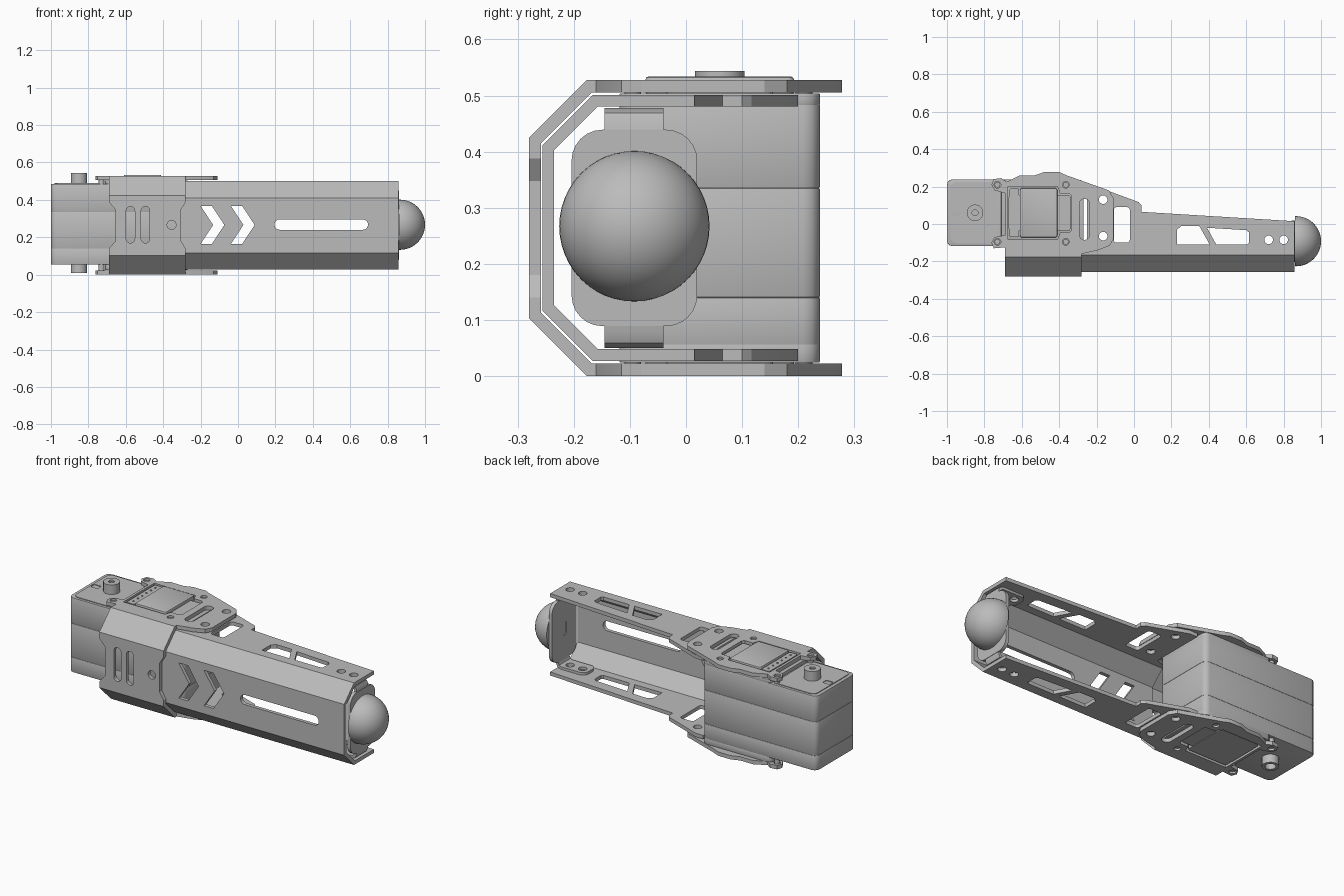
import bpy, bmesh, math
from mathutils import Vector

cube = bpy.data.objects.get("Cube")
if cube:
    bpy.data.objects.remove(cube)

grey = bpy.data.materials.new("plain_grey")
grey.use_nodes = True
COLOR = (0.5, 0.5, 0.5, 1)
grey.diffuse_color = COLOR
grey.node_tree.nodes["Principled BSDF"].inputs["Base Color"].default_value = COLOR


def finish(ob):
    """Give the part its colour and smooth only the soft edges."""
    me = ob.data
    me.materials.clear()
    me.materials.append(grey)
    me.polygons.foreach_set("use_smooth", [True] * len(me.polygons))
    me.set_sharp_from_angle(angle=math.radians(28))
    return ob


def rounded(cu, cv, w, h, r, n=6):
    """Rounded rectangle outline; a circle when w = h = 2r."""
    pts = []
    for k, (su, sv) in enumerate(((1, 1), (-1, 1), (-1, -1), (1, -1))):
        for i in range(n + 1):
            a = math.pi / 2 * (k + i / n)
            p = (cu + su * (w / 2 - r) + r * math.cos(a),
                 cv + sv * (h / 2 - r) + r * math.sin(a))
            if not pts or math.dist(p, pts[-1]) > 1e-5:
                pts.append(p)
    if math.dist(pts[0], pts[-1]) < 1e-5:
        pts.pop()
    return pts


def circle(u, v, r):
    return rounded(u, v, 2 * r, 2 * r, r)


def prism(name, axis, lo, hi, outline, holes=(), bevel=0):
    """Extrude an outline with holes along an axis."""
    place = {"x": lambda u, v: (lo, u, v),
             "y": lambda u, v: (u, lo, v),
             "z": lambda u, v: (u, v, lo)}[axis]
    step = Vector([(hi - lo) * (axis == a) for a in "xyz"])
    bm = bmesh.new()
    for loop in (outline, *holes):
        vs = [bm.verts.new(place(*p)) for p in loop]
        for a, b in zip(vs, vs[1:] + vs[:1]):
            bm.edges.new((a, b))
    if holes:
        bmesh.ops.triangle_fill(bm, use_beauty=True, edges=bm.edges[:])
    else:
        bm.faces.new(bm.verts[:])
    out = bmesh.ops.extrude_face_region(bm, geom=bm.faces[:], use_keep_orig=True)
    bmesh.ops.translate(bm, vec=step, verts=[g for g in out["geom"]
                                             if isinstance(g, bmesh.types.BMVert)])
    bmesh.ops.recalc_face_normals(bm, faces=bm.faces[:])
    if bevel:
        rim = [e for e in bm.edges if e.is_manifold and e.calc_face_angle() > 1]
        bmesh.ops.bevel(bm, geom=rim, offset=bevel, segments=2, profile=0.5,
                        affect="EDGES")
    me = bpy.data.meshes.new(name)
    bm.to_mesh(me)
    bm.free()
    ob = bpy.data.objects.new(name, me)
    bpy.context.collection.objects.link(ob)
    return finish(ob)


def intersect(ob, *cutters):
    """Trim a part to the overlap with each cutter, then drop the cutters."""
    for c in cutters:
        c.hide_render = True
        m = ob.modifiers.new("trim", "BOOLEAN")
        m.operation, m.solver, m.object = "INTERSECT", "EXACT", c
    bpy.context.view_layer.update()
    deps = bpy.context.evaluated_depsgraph_get()
    me = bpy.data.meshes.new_from_object(ob.evaluated_get(deps))
    ob.modifiers.clear()
    ob.data = me
    for c in cutters:
        bpy.data.objects.remove(c)
    return finish(ob)


MID = 0.264


def channel(y0, half, cut, t):
    """Cross-section of a bent sheet, open at the back."""
    k = t * 0.41
    outer = [(0.3, half), (y0 + cut, half), (y0, half - cut)]
    inner = [(0.3, half - t), (y0 + cut + k, half - t), (y0 + t, half - cut - k)]
    top = [(u, MID + v) for u, v in outer]
    low = [(u, MID - v) for u, v in outer[::-1]]
    ilow = [(u, MID - v) for u, v in inner]
    itop = [(u, MID + v) for u, v in inner[::-1]]
    return top + low + ilow + itop


# Outer bracket: bent sheet trimmed by its plan and its front pattern
shared_holes = [circle(-0.165, y, 0.023) for y in (0.13, -0.065)]
plan = [(-0.69, -0.3), (-0.28, -0.3), (-0.28, -0.16), (-0.19, -0.14), (-0.13, -0.115),
        (-0.11, -0.08), (-0.11, 0.14), (-0.135, 0.18), (-0.36, 0.26), (-0.4, 0.278),
        (-0.48, 0.278), (-0.53, 0.26), (-0.61, 0.26), (-0.68, 0.225), (-0.71, 0.245),
        (-0.75, 0.24), (-0.762, 0.21), (-0.745, 0.18), (-0.69, 0.165), (-0.69, -0.06),
        (-0.745, -0.07), (-0.762, -0.1), (-0.75, -0.13), (-0.69, -0.125)]
motor_window = [(-0.675, -0.083), (-0.41, -0.083), (-0.395, -0.045), (-0.345, -0.045),
                (-0.333, -0.033), (-0.333, 0.15), (-0.345, 0.162), (-0.395, 0.162),
                (-0.41, 0.2), (-0.675, 0.2)]
plan_holes = shared_holes + [circle(x, y, 0.018) for x in (-0.73, -0.365) for y in (0.21, -0.095)]
plan_holes += [motor_window, rounded(-0.265, 0.025, 0.055, 0.22, 0.0274)]
front = [(-0.8, -0.1), (0, -0.1), (0, 0.05), (-0.28, 0.05), (-0.28, 0.14), (-0.305, 0.18),
         (-0.305, 0.348), (-0.28, 0.388), (-0.28, 0.48), (0, 0.48), (0, 0.6), (-0.8, 0.6),
         (-0.8, 0.48), (-0.69, 0.48), (-0.69, 0.388), (-0.655, 0.348), (-0.655, 0.18),
         (-0.69, 0.14), (-0.69, 0.05), (-0.8, 0.05)]
front_holes = [rounded(x, 0.267, 0.046, 0.195, 0.0229) for x in (-0.575, -0.495)]
front_holes.append(circle(-0.355, 0.266, 0.024))
intersect(prism("outer_bracket", "x", -0.9, 0.1, channel(-0.28, 0.2635, 0.103, 0.022)),
          prism("outer_plan", "z", -0.15, 0.7, plan, plan_holes),
          prism("outer_front", "y", -0.4, 0.4, front, front_holes))

# Inner bracket: long tapering sheet with chevrons, slot and side windows
plan = [(-0.32, -0.3), (0.858, -0.3), (0.858, 0.015), (0.04, 0.065), (0.04, 0.1),
        (0.025, 0.117), (-0.2, 0.2), (-0.25, 0.2), (-0.25, -0.11), (-0.32, -0.14)]
windows = [rounded(-0.065, -0.005, 0.085, 0.19, 0.015),
           [(0.23, -0.11), (0.405, -0.11), (0.35, -0.012), (0.255, -0.01), (0.23, -0.03)],
           [(0.44, -0.11), (0.605, -0.11), (0.615, -0.1), (0.615, -0.045), (0.6, -0.033), (0.39, -0.02)]]
foot_holes = [circle(x, -0.085, 0.023) for x in (0.72, 0.8)]
chevron = [(-0.2, 0.368), (-0.14, 0.368), (-0.073, 0.266), (-0.14, 0.164), (-0.2, 0.164), (-0.133, 0.266)]
front_holes = [[(x + dx, z) for x, z in chevron] for dx in (0, 0.162)]
front_holes.append(rounded(0.445, 0.268, 0.5, 0.056, 0.0279))
sheet = [(-0.4, -0.1), (1, -0.1), (1, 0.7), (-0.4, 0.7)]
intersect(prism("inner_bracket", "x", -0.5, 1.1, channel(-0.256, 0.237, 0.09, 0.021)),
          prism("inner_plan", "z", -0.2, 0.8, plan, shared_holes + windows + foot_holes),
          prism("inner_front", "y", -0.5, 0.5, sheet, front_holes))

# Foot mount: bent strap, backing plate and domed foot
half = [(0.675, 0.214), (0.83, 0.214), (0.851, 0.205), (0.86, 0.184)]
inside = [(0.675, 0.199), (0.825, 0.199), (0.839, 0.194), (0.845, 0.18)]
strap = [(x, MID + z) for x, z in half] + [(x, MID - z) for x, z in half[::-1]]
strap += [(x, MID - z) for x, z in inside] + [(x, MID + z) for x, z in inside[::-1]]
intersect(prism("foot_strap", "y", -0.145, -0.04, strap),
          prism("strap_plan", "z", -0.1, 0.7, rounded(0.79, -0.0925, 0.23, 0.11, 0.04), foot_holes))
prism("foot_plate", "x", 0.842, 0.862, rounded(-0.092, MID, 0.224, 0.35, 0.055),
      [rounded(-0.092, MID, 0.035, 0.08, 0.0174)])

bm = bmesh.new()
bmesh.ops.create_uvsphere(bm, u_segments=48, v_segments=24, radius=0.134)
bmesh.ops.bisect_plane(bm, geom=bm.verts[:] + bm.edges[:] + bm.faces[:], dist=1e-5,
                       plane_co=(-0.004, 0, 0), plane_no=(-1, 0, 0), clear_outer=True)
bmesh.ops.holes_fill(bm, edges=[e for e in bm.edges if e.is_boundary])
bmesh.ops.translate(bm, vec=(0.866, -0.092, 0.267), verts=bm.verts)
me = bpy.data.meshes.new("ball_foot")
bm.to_mesh(me)
bm.free()
ball = bpy.data.objects.new("ball_foot", me)
bpy.context.collection.objects.link(ball)
finish(ball)

# Motor case: three stacked shells, deeper behind the head
case = rounded(-0.635, 0.06, 0.73, 0.357, 0.03, 3)
for name, lo, hi in (("lower", 0.055, 0.14), ("middle", 0.14, 0.335), ("upper", 0.335, 0.485)):
    prism("case_" + name, "z", lo, hi, case, bevel=0.002)
deck = rounded(-0.49, 0.06, 0.44, 0.357, 0.03, 3)
prism("top_deck", "z", 0.482, 0.504, deck, bevel=0.002)
prism("bottom_deck", "z", 0.024, 0.058, deck, bevel=0.002)
prism("head_cover", "z", 0.483, 0.489, rounded(-0.85, 0.06, 0.26, 0.33, 0.03, 3),
      [rounded(-0.95, 0.06, 0.045, 0.035, 0.008)])

# Covers filling the bracket windows
prism("top_cover", "z", 0.5, 0.516, rounded(-0.505, 0.06, 0.33, 0.19, 0.012, 3))
prism("top_lid", "z", 0.5, 0.534, rounded(-0.51, 0.06, 0.2, 0.265, 0.012, 3), bevel=0.006)
prism("connector_strip", "z", 0.5, 0.524, rounded(-0.64, 0.06, 0.05, 0.26, 0.008, 3))
prism("bottom_cover", "z", 0.008, 0.03, rounded(-0.505, 0.06, 0.33, 0.19, 0.012, 3))
prism("bottom_lid", "z", 0.005, 0.03, rounded(-0.54, 0.06, 0.25, 0.265, 0.012, 3))
for i in range(6):
    prism("connector_pin", "z", 0.522, 0.528, circle(-0.64, -0.04 + i * 0.04, 0.005))

# Output shafts: round knob above, hollow ring below
prism("top_shaft", "z", 0.48, 0.544, circle(-0.85, 0.06, 0.044), [circle(-0.85, 0.06, 0.016)])
prism("top_shaft_core", "z", 0.48, 0.535, circle(-0.85, 0.06, 0.02))
prism("bottom_shaft", "z", 0.008, 0.06, circle(-0.85, 0.06, 0.044), [circle(-0.85, 0.06, 0.028)])

# Screws joining brackets to the case
for x in (-0.73, -0.365):
    for y in (0.21, -0.095):
        for lo, hi in ((0.484, 0.518), (0.01, 0.06)):
            prism("bracket_screw", "z", lo, hi, circle(x, y, 0.015))
